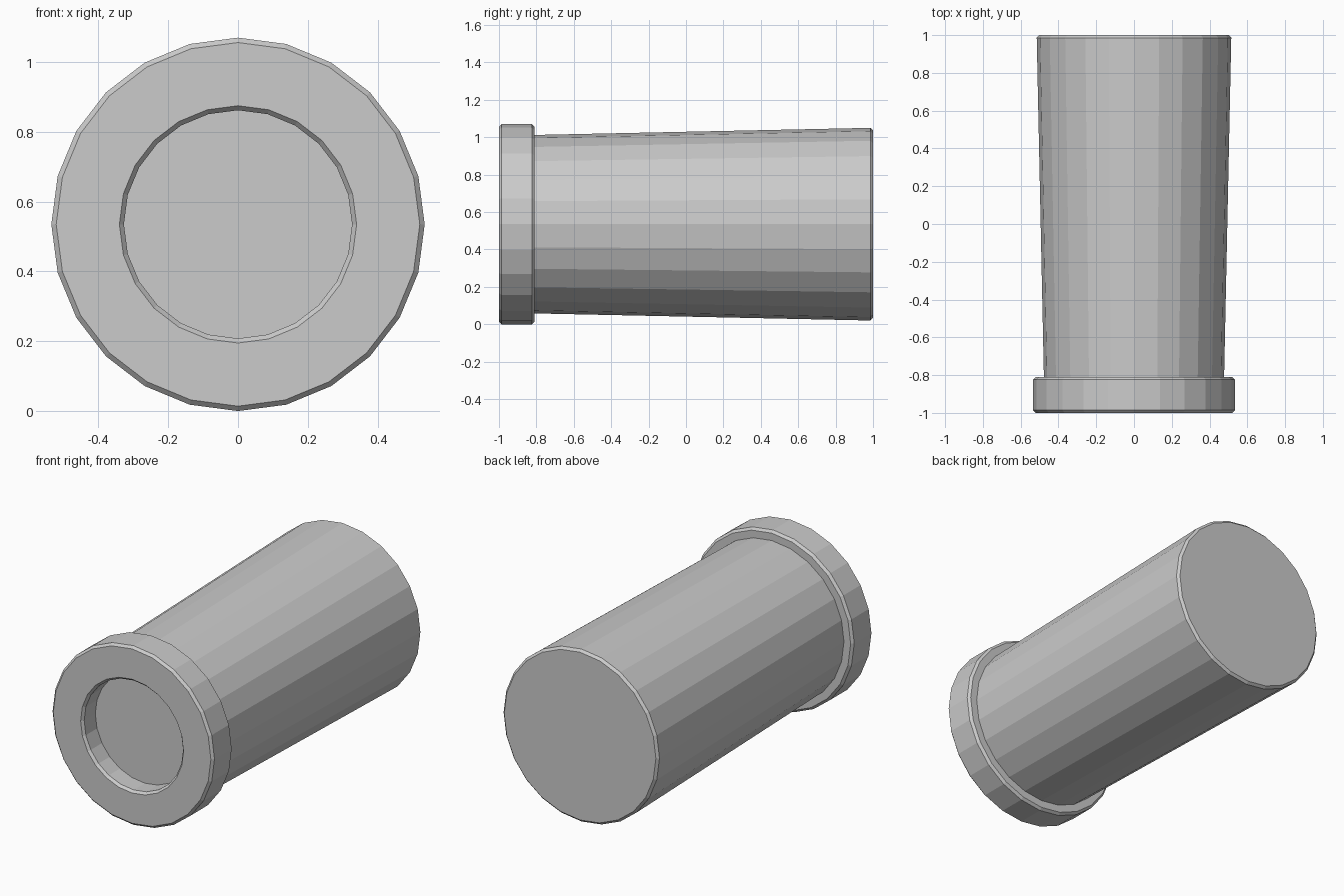
import bpy, bmesh, math

if "Cube" in bpy.data.objects:
    bpy.data.objects.remove(bpy.data.objects["Cube"])

SIDES = 24
AXIS_Z = 0.535


def lathe(name, profile):
    """Turn (y, radius) points around the y axis, capping both ends."""
    bm = bmesh.new()
    rings = []
    for y, r in profile:
        ring = []
        for i in range(SIDES):
            a = 2 * math.pi * i / SIDES
            ring.append(bm.verts.new((r * math.cos(a), y, AXIS_Z + r * math.sin(a))))
        rings.append(ring)
    for a, b in zip(rings, rings[1:]):
        for i in range(SIDES):
            j = (i + 1) % SIDES
            bm.faces.new((a[i], a[j], b[j], b[i]))
    bm.faces.new(rings[0])
    bm.faces.new(rings[-1])
    bmesh.ops.recalc_face_normals(bm, faces=bm.faces)
    mesh = bpy.data.meshes.new(name)
    bm.to_mesh(mesh)
    bm.free()
    obj = bpy.data.objects.new(name, mesh)
    bpy.context.collection.objects.link(obj)
    return obj


# Flanged tapered barrel: recess floor, recess wall, bevelled collar, body, back cap
lathe("flanged_barrel", [
    (-0.88, 0.327), (-0.985, 0.327), (-1.0, 0.34),
    (-1.0, 0.521), (-0.986, 0.535), (-0.824, 0.535), (-0.81, 0.521),
    (-0.81, 0.477), (0.986, 0.515), (1.0, 0.501),
])
